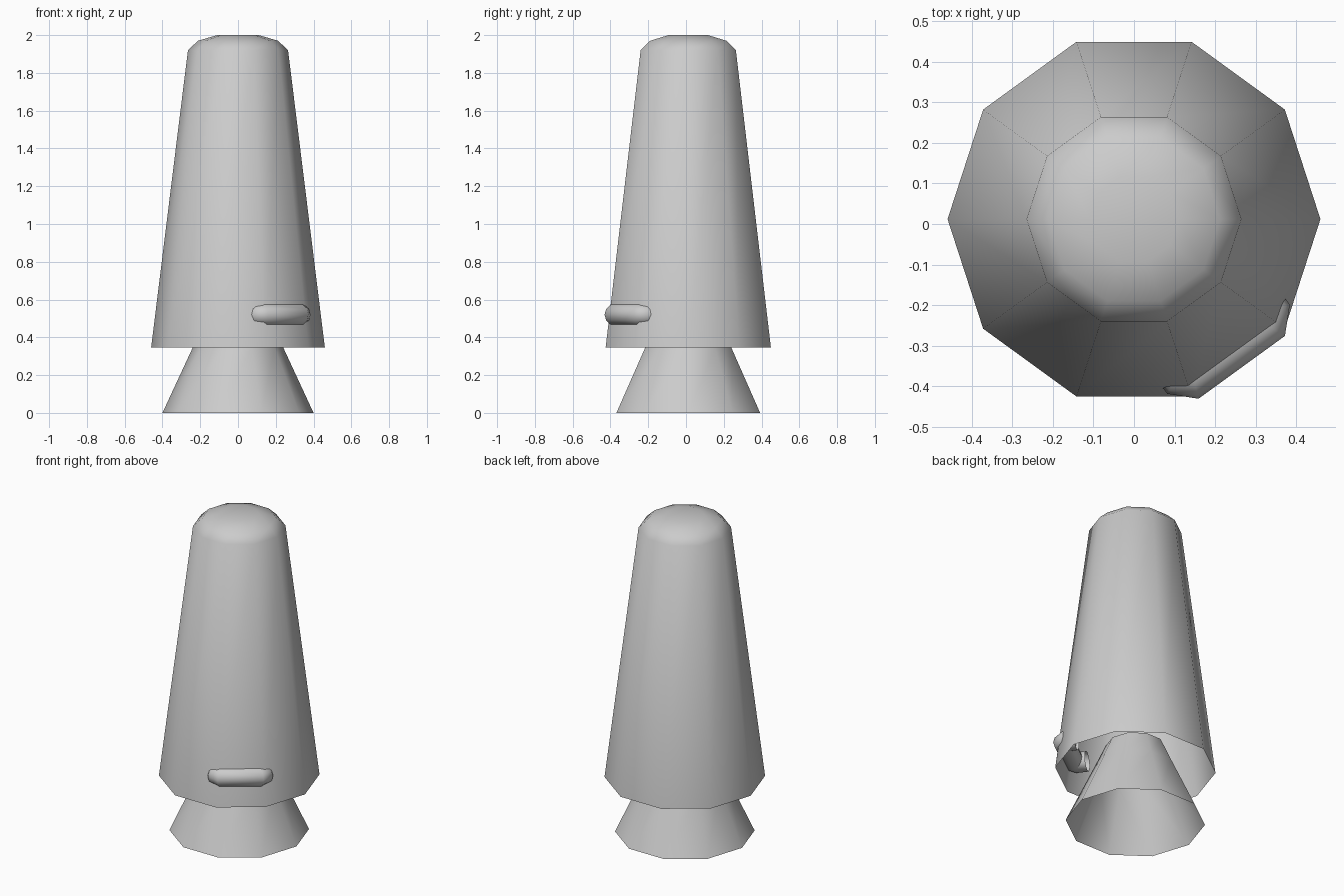
import bpy
import bmesh
from math import cos, sin, pi, radians
from mathutils import Vector

if "Cube" in bpy.data.objects:
    bpy.data.objects.remove(bpy.data.objects["Cube"], do_unlink=True)

grey = bpy.data.materials.new("plain grey")
grey.use_nodes = True
colour = (0.6, 0.6, 0.6, 1)
grey.diffuse_color = colour
grey.node_tree.nodes["Principled BSDF"].inputs["Base Color"].default_value = colour

CENTRE = Vector((0, 0.012, 0))


def loft(name, rings, cap=False):
    """Skin a list of equal-length point rings, listed from start to end."""
    bm = bmesh.new()
    loops = [[bm.verts.new(p) for p in ring] for ring in rings]
    for a, b in zip(loops, loops[1:]):
        n = len(a)
        for i in range(n):
            j = (i + 1) % n
            bm.faces.new((a[i], a[j], b[j], b[i]))
    if cap:
        bm.faces.new(loops[-1])
    mesh = bpy.data.meshes.new(name)
    bm.to_mesh(mesh)
    bm.free()
    mesh.materials.append(grey)
    obj = bpy.data.objects.new(name, mesh)
    bpy.context.collection.objects.link(obj)
    bpy.ops.object.select_all(action="DESELECT")
    obj.select_set(True)
    bpy.context.view_layer.objects.active = obj
    bpy.ops.object.shade_smooth_by_angle(angle=radians(60))
    return obj


def decagon(radius, z):
    return [CENTRE + Vector((radius * cos(i * pi / 5), radius * sin(i * pi / 5), z))
            for i in range(10)]


# Tapered body shell, open below, with a rounded crown
body = [(0.46, 0.345), (0.265, 1.92), (0.212, 1.97), (0.11, 2.0)]
loft("body_shell", [decagon(r, z) for r, z in body], cap=True)

# Flared nozzle, open below and reaching up into the body
loft("nozzle", [decagon(r, z) for r, z in [(0.4, 0), (0.24, 0.345), (0.17, 0.5)]])

# Bent tube handle set square on one side of the body
out = Vector((cos(radians(-54)), sin(radians(-54)), 0))
side = Vector((-out.y, out.x, 0))
up = Vector((0, 0, 1))
R = 0.06
path = [(-0.127, 0.315), (-0.127, 0.372), (-0.107, 0.392),
        (0.107, 0.392), (0.127, 0.372), (0.127, 0.315)]
points = [CENTRE + side * s + out * d + up * 0.52 for s, d in path]
rings = []
for i, p in enumerate(points):
    before = (p - points[max(i - 1, 0)]).normalized()
    after = (points[min(i + 1, len(points) - 1)] - p).normalized()
    along = (before + after).normalized()
    across = up.cross(along)
    # Widen mitred rings so the tube keeps its thickness
    stretch = 1 / max(along.dot(before), along.dot(after))
    rings.append([p + across * R * stretch * cos(a) + up * R * sin(a)
                  for a in (k * pi / 6 for k in range(12))])
loft("handle", rings)
